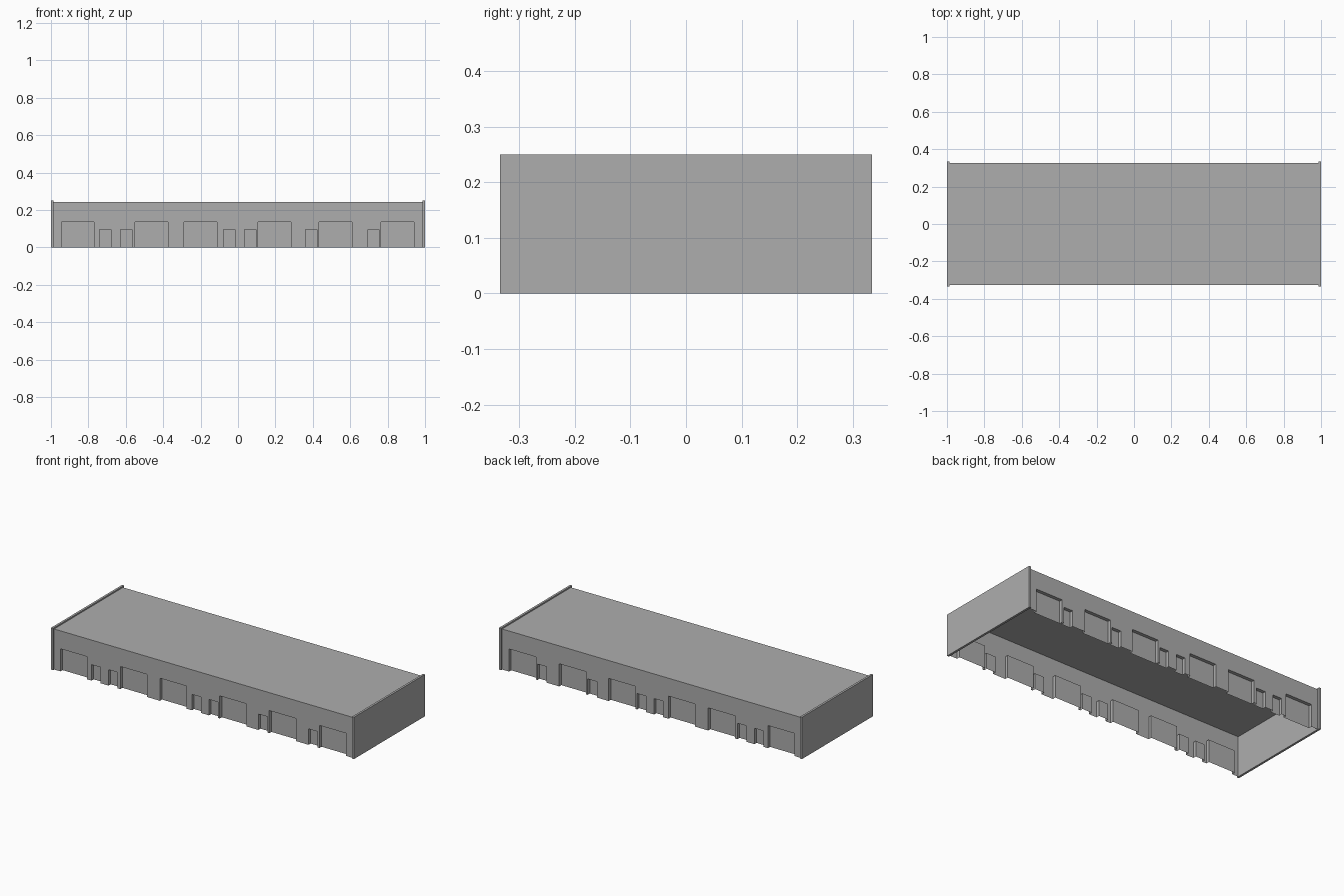
import bpy, bmesh

if "Cube" in bpy.data.objects:
    bpy.data.objects.remove(bpy.data.objects["Cube"])

# one flat grey for the whole hall
grey = bpy.data.materials.new("concrete_grey")
grey.diffuse_color = (0.42, 0.42, 0.42, 1)
grey.use_nodes = True
grey.node_tree.nodes["Principled BSDF"].inputs["Base Color"].default_value = grey.diffuse_color

END_X, END_T, END_Y, END_Z = 1.0, 0.013, 0.335, 0.25   # end walls
HALL_X, HALL_Y, HALL_Z = END_X - END_T, 0.325, 0.242   # hall body

# openings: (centre x, width, height, recess depth)
gates = [(x, 0.176, 0.135, 0.02) for x in (-0.857, -0.462, -0.2, 0.195, 0.522, 0.853)]
doors = [(x, 0.06, 0.095, 0.02) for x in (-0.71, -0.598, -0.047, 0.066, 0.392, 0.724)]
openings = sorted(gates + doors)


def add_object(name, bm):
    bmesh.ops.remove_doubles(bm, verts=bm.verts, dist=1e-5)
    mesh = bpy.data.meshes.new(name)
    bm.to_mesh(mesh)
    bm.free()
    mesh.materials.append(grey)
    obj = bpy.data.objects.new(name, mesh)
    bpy.context.collection.objects.link(obj)


def side_wall(name, s):
    """Thin long wall at y = s * HALL_Y with inward recessed doorways."""
    bm = bmesh.new()
    y0 = s * HALL_Y

    def quad(*pts):
        vs = [bm.verts.new(p) for p in pts]
        bm.faces.new(vs if s < 0 else vs[::-1])

    def panel(xa, xb, za, zb, y):
        quad((xa, y, za), (xb, y, za), (xb, y, zb), (xa, y, zb))

    x = -HALL_X
    for cx, w, h, d in openings:
        a, b, y1 = cx - w / 2, cx + w / 2, y0 - s * d
        panel(x, a, 0, HALL_Z, y0)        # pier before the doorway
        panel(a, b, h, HALL_Z, y0)        # wall above the doorway
        panel(a, b, 0, h, y1)             # recessed door leaf
        quad((a, y0, 0), (a, y1, 0), (a, y1, h), (a, y0, h))   # jambs
        quad((b, y1, 0), (b, y0, 0), (b, y0, h), (b, y1, h))
        quad((a, y0, h), (a, y1, h), (b, y1, h), (b, y0, h))   # soffit
        x = b
    panel(x, HALL_X, 0, HALL_Z, y0)
    add_object(name, bm)


side_wall("front_wall", -1)
side_wall("back_wall", 1)

# flat roof sheet, open hall underneath
bm = bmesh.new()
bm.faces.new([bm.verts.new((x * HALL_X, y * HALL_Y, HALL_Z))
              for x, y in ((-1, -1), (1, -1), (1, 1), (-1, 1))])
add_object("roof", bm)

# slightly taller and wider end walls
for name, s in (("left_end_wall", -1), ("right_end_wall", 1)):
    bm = bmesh.new()
    bmesh.ops.create_cube(bm, size=1)
    bmesh.ops.scale(bm, verts=bm.verts, vec=(END_T, 2 * END_Y, END_Z))
    bmesh.ops.translate(bm, verts=bm.verts, vec=(s * (END_X - END_T / 2), 0, END_Z / 2))
    add_object(name, bm)
